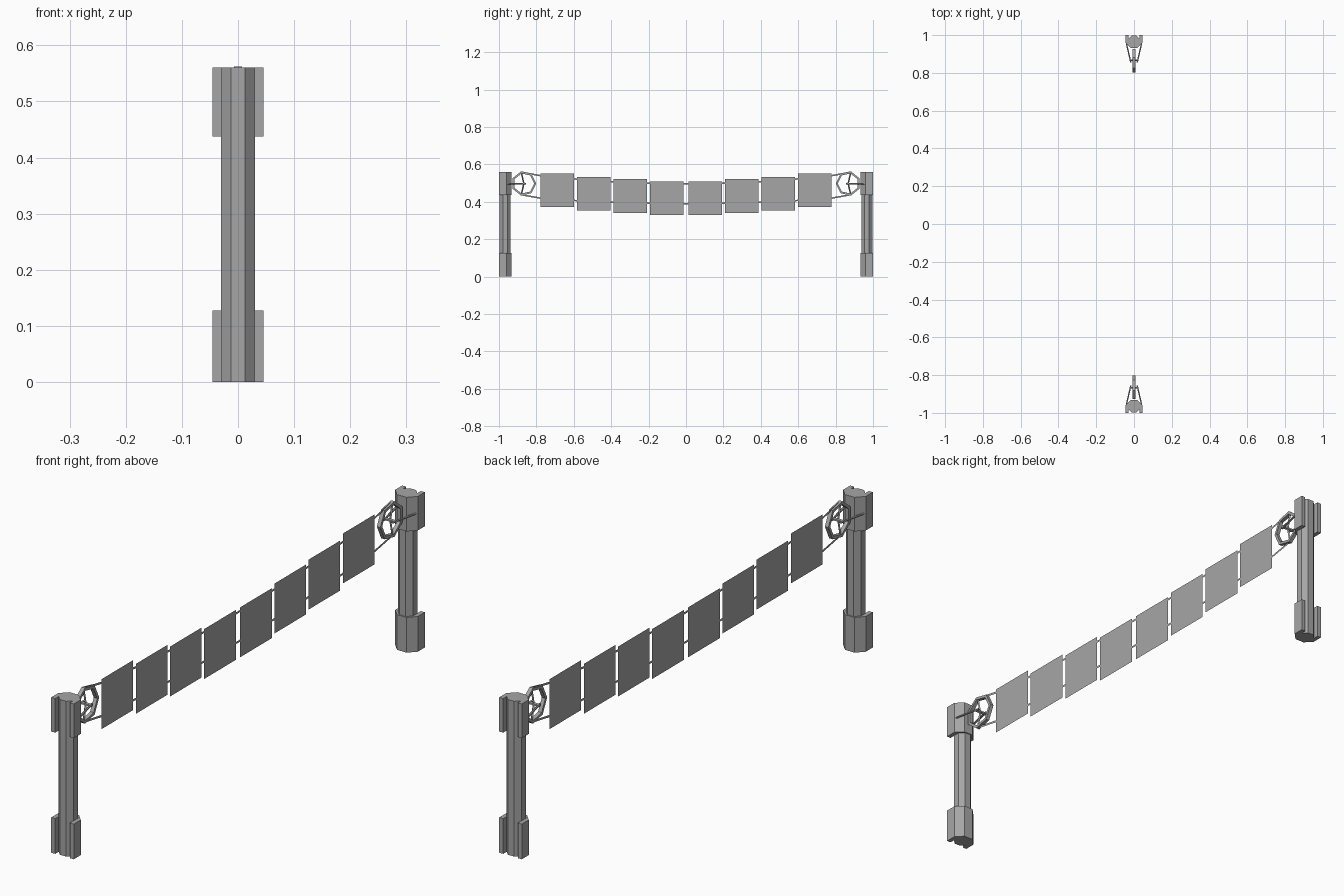
import bpy, bmesh, math
from mathutils import Vector

if "Cube" in bpy.data.objects:
    bpy.data.objects.remove(bpy.data.objects["Cube"])

grey = bpy.data.materials.new("plain_grey")
grey.use_nodes = True
colour = (0.38, 0.38, 0.38, 1)
grey.diffuse_color = colour
grey.node_tree.nodes["Principled BSDF"].inputs["Base Color"].default_value = colour


def finish(name, bm, closed=True):
    if closed:
        bmesh.ops.recalc_face_normals(bm, faces=bm.faces)
    mesh = bpy.data.meshes.new(name)
    bm.to_mesh(mesh)
    bm.free()
    mesh.materials.append(grey)
    obj = bpy.data.objects.new(name, mesh)
    bpy.context.collection.objects.link(obj)
    return obj


def prism(name, outline, z0, z1):
    """Extrude a flat xy outline upward."""
    bm = bmesh.new()
    face = bm.faces.new([bm.verts.new((x, y, z0)) for x, y in outline])
    top = bmesh.ops.extrude_face_region(bm, geom=[face])["geom"]
    verts = [v for v in top if isinstance(v, bmesh.types.BMVert)]
    bmesh.ops.translate(bm, verts=verts, vec=(0, 0, z1 - z0))
    return finish(name, bm)


def rod(name, a, b, radius, sides=6):
    a, b = Vector(a), Vector(b)
    bm = bmesh.new()
    bmesh.ops.create_cone(bm, cap_ends=True, segments=sides, radius1=radius,
                          radius2=radius, depth=(b - a).length)
    obj = finish(name, bm)
    obj.location = (a + b) / 2
    obj.rotation_mode = 'QUATERNION'
    obj.rotation_quaternion = (b - a).to_track_quat('Z', 'Y')
    return obj


def pulley_rim(name, centre, side, radius, inner, half):
    """Seven-sided ring standing in the yz plane, one corner towards mid span."""
    bm = bmesh.new()
    rings = []
    for k in range(7):
        a = k * math.tau / 7
        section = ((radius, -half), (radius, half), (inner, half), (inner, -half))
        rings.append([bm.verts.new((x, centre[1] - side * r * math.cos(a),
                                    centre[2] + r * math.sin(a))) for r, x in section])
    for k in range(7):
        p, q = rings[k], rings[(k + 1) % 7]
        for j in range(4):
            n = (j + 1) % 4
            bm.faces.new((p[j], p[n], q[n], q[j]))
    return finish(name, bm)


HEIGHT, AXLE_Z, WHEEL_R = 0.56, 0.498, 0.066

for side, label in ((-1, "front"), (1, "back")):
    # Octagonal post
    post_y, r = side * 0.967, 0.03 / math.cos(math.pi / 8)
    octagon = [(r * math.cos((k + 0.5) * math.pi / 4),
                post_y + r * math.sin((k + 0.5) * math.pi / 4)) for k in range(8)]
    prism(label + "_post", octagon, 0, HEIGHT)

    # Collars, open on the outer side
    half = [(0.029, 1.0), (0.045, 1.0), (0.045, 0.96), (0.019, 0.933)]
    inside = [(0.012, 0.942), (0.029, 0.958)]
    outline = half + [(-x, y) for x, y in reversed(half)]
    outline += [(-x, y) for x, y in reversed(inside)] + inside
    outline = [(x, side * y) for x, y in outline]
    prism(label + "_base_collar", outline, 0, 0.127)
    prism(label + "_top_collar", outline, 0.437, HEIGHT)

    # Pulley wheel with spokes and axle
    hub = Vector((0, side * 0.867, AXLE_Z))
    pulley_rim(label + "_pulley_rim", hub, side, WHEEL_R, WHEEL_R - 0.011, 0.007)
    for sign in (-1, 1):
        a = sign * 2 * math.tau / 7
        tip = hub + Vector((0, -side * math.cos(a), math.sin(a))) * (WHEEL_R - 0.006)
        rod(label + "_pulley_spoke", hub, tip, 0.004, 4)
        # Yoke arm from collar to axle
        rod(label + "_yoke_arm", (sign * 0.04, side * 0.955, AXLE_Z),
            (sign * 0.017, side * 0.855, AXLE_Z), 0.004)
    rod(label + "_axle", hub - Vector((0.024, 0, 0)), hub + Vector((0.024, 0, 0)), 0.006)

# Hanging panels
levels = (0.420, 0.431, 0.443, 0.4625)
for side in (-1, 1):
    for i, z in enumerate(levels):
        y = side * (0.1025 + i * 0.195)
        bm = bmesh.new()
        bm.faces.new([bm.verts.new((0, y + dy * 0.09, z + dz * 0.09))
                      for dy, dz in ((-1, -1), (1, -1), (1, 1), (-1, 1))])
        finish("panel", bm, closed=False)

# Flat sagging ropes, running from pulley to pulley
spans = (0, 0.2, 0.39, 0.59, 0.78, 0.875)
ropes = {"upper_rope": (0.497, 0.50, 0.508, 0.522, 0.54, 0.558),
         "lower_rope": (0.39, 0.393, 0.398, 0.407, 0.42, 0.437)}
for name, heights in ropes.items():
    half = list(zip(spans, heights))
    path = [(-y, z) for y, z in reversed(half[1:])] + half
    bm = bmesh.new()
    rows = [[bm.verts.new((0, y, z + d)) for d in (-0.004, 0.004)] for y, z in path]
    for p, q in zip(rows, rows[1:]):
        bm.faces.new((p[0], q[0], q[1], p[1]))
    finish(name, bm, closed=False)
